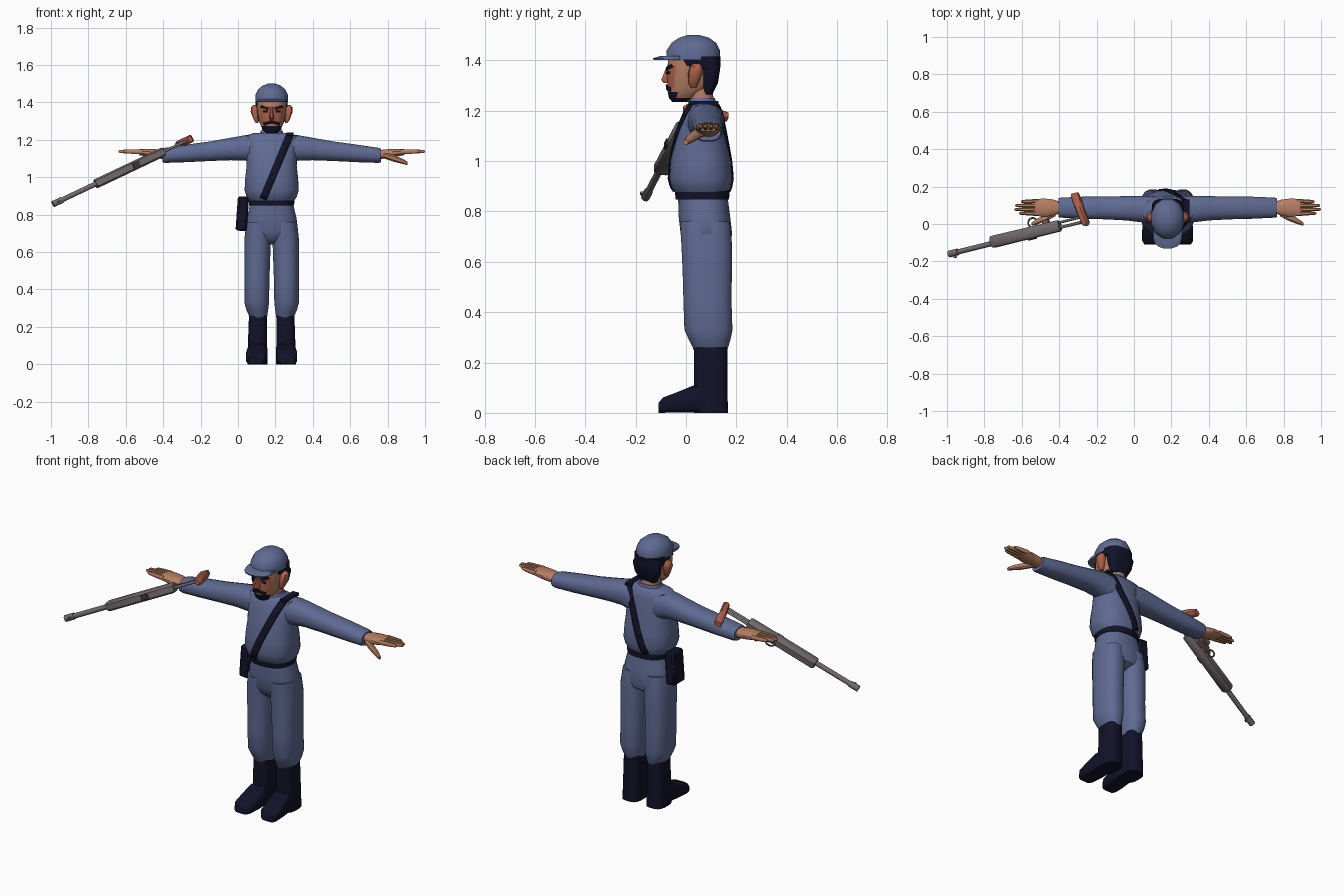
import bpy, bmesh, math
from mathutils import Matrix, Vector

if "Cube" in bpy.data.objects:
    bpy.data.objects.remove(bpy.data.objects["Cube"])

CX = 0.18                                   # body centre line
BODY = Matrix.Translation((CX, 0, 0))


def colour(name, rgb):
    m = bpy.data.materials.new(name)
    m.diffuse_color = (*rgb, 1)
    m.use_nodes = True
    m.node_tree.nodes["Principled BSDF"].inputs["Base Color"].default_value = m.diffuse_color
    return m


BLUE = colour("uniform_blue", (0.115, 0.145, 0.29))
NAVY = colour("dark_navy", (0.006, 0.006, 0.022))
SKIN = colour("skin", (0.46, 0.21, 0.125))
RED = colour("ruddy_brown", (0.42, 0.12, 0.07))
METAL = colour("gun_grey", (0.17, 0.145, 0.155))
DARK = colour("dark_grey", (0.04, 0.035, 0.04))


def finish(name, bm, mat):
    bmesh.ops.recalc_face_normals(bm, faces=bm.faces)
    me = bpy.data.meshes.new(name)
    bm.to_mesh(me)
    bm.free()
    me.materials.append(mat)
    ob = bpy.data.objects.new(name, me)
    bpy.context.collection.objects.link(ob)
    return ob


def loft(name, rings, mat, axis="z", n=16, p=2.4, s=1, frame=BODY):
    """Skin over rings (t, a0, a1, b0, b1); s=-1 mirrors across the body."""
    bm = bmesh.new()
    loops = []
    for t, a0, a1, b0, b1 in rings:
        loop = []
        for i in range(n):
            w = 2 * math.pi * (i + 0.5) / n
            c, d = (math.copysign(abs(f(w)) ** (2 / p), f(w)) for f in (math.cos, math.sin))
            a, b = (a0 + a1) / 2 + c * (a1 - a0) / 2, (b0 + b1) / 2 + d * (b1 - b0) / 2
            x, y, z = {"z": (a, b, t), "x": (t, a, b), "y": (a, t, b)}[axis]
            loop.append(bm.verts.new(frame @ Vector((x * s, y, z))))
        loops.append(loop)
    for l0, l1 in zip(loops, loops[1:]):
        for i in range(n):
            j = (i + 1) % n
            bm.faces.new((l0[i], l0[j], l1[j], l1[i]))
    bm.faces.new(loops[0])
    bm.faces.new(loops[-1])
    return finish(name, bm, mat)


def box(name, x0, x1, y0, y1, z0, z1, mat, frame=BODY, s=1):
    return loft(name, [(z0, x0, x1, y0, y1), (z1, x0, x1, y0, y1)], mat, n=4, p=1e9, frame=frame, s=s)


def sym(*rows):
    """Rows (z, half width, front y, back y) to centred rings."""
    return [(z, -r, r, f, b) for z, r, f, b in rows]


def surface_y(rings, x, z, side, p=2.4):
    for r0, r1 in zip(rings, rings[1:]):
        if z <= r1[0]:
            break
    k = min(max((z - r0[0]) / (r1[0] - r0[0]), 0), 1)
    _, a0, a1, f, b = [u + (v - u) * k for u, v in zip(r0, r1)]
    h = max(0, 1 - abs(x / a1) ** p) ** (1 / p)
    return (f + b) / 2 + side * (b - f) / 2 * h


def ribbon(name, rings, start, end, width, mat, side=-1, steps=12):
    """Thin band lying on a lofted surface, from start (x, z) to end."""
    a, b = Vector(start), Vector(end)
    d = (b - a).normalized()
    off = Vector((-d.y, d.x)) * width / 2
    bm = bmesh.new()
    rows = []
    for i in range(steps + 1):
        c = a.lerp(b, i / steps)
        row = []
        for k in (-1, -0.33, 0.33, 1):
            q = c + off * k
            y = surface_y(rings, q.x, q.y, side) + side * 0.003
            row.append(bm.verts.new((q.x + CX, y, q.y)))
        rows.append(row)
    for r0, r1 in zip(rows, rows[1:]):
        for i in range(3):
            bm.faces.new((r0[i], r0[i + 1], r1[i + 1], r1[i]))
    ob = finish(name, bm, mat)
    m = ob.modifiers.new("thickness", "SOLIDIFY")
    m.thickness, m.offset = 0.006, 0
    return ob


# Jacket, collar, belt
torso = sym((0.87, .118, -.04, .168), (0.895, .135, -.058, .178), (0.93, .146, -.067, .184),
            (1.0, .142, -.062, .178), (1.06, .135, -.05, .167), (1.13, .138, -.033, .155),
            (1.19, .142, -.012, .147), (1.222, .138, .005, .135), (1.236, .1, .02, .12))
loft("jacket", torso, BLUE, n=24)
loft("collar", sym((1.22, .07, .005, .125), (1.25, .058, .015, .115)), BLUE)
loft("belt", sym((0.848, .121, -.042, .172), (0.887, .123, -.046, .174)), NAVY, n=24)

# Diagonal strap, front, back and over the shoulder
for side, label in ((-1, "front"), (1, "back")):
    ribbon("strap_" + label, torso, (-.045, .885), (.098, 1.228), .038, NAVY, side, 20)
box("strap_shoulder", .08, .118, .01, .13, 1.222, 1.238, NAVY)

# Pouch on the right hip
tilt = BODY @ Matrix.Translation((-.157, .07, .805)) @ Matrix.Rotation(math.radians(4), 4, "Y")
pouch = box("hip_pouch", -.03, .03, -.05, .05, -.092, .092, NAVY, frame=tilt)
pouch.modifiers.new("soft_edges", "BEVEL").width = .01

# Trousers
loft("trouser_hips", sym((.64, .05, .03, .13), (.67, .115, -.005, .175), (.71, .143, -.022, .184),
                         (.78, .134, -.03, .176), (.855, .116, -.032, .166)), BLUE, n=24)
for s, label in ((1, "left"), (-1, "right")):
    loft("trouser_leg_" + label, [
        (.25, .024, .118, .03, .165), (.29, .018, .136, .01, .178), (.33, .013, .147, -.008, .186),
        (.45, .011, .146, -.012, .182), (.56, .007, .147, -.015, .184), (.67, .003, .147, -.02, .184),
        (.76, .003, .136, -.026, .176)], BLUE, s=s)
    # Boots
    loft("boot_shaft_" + label, [(0, .022, .13, .03, .168), (.1, .024, .128, .03, .165),
                                 (.262, .024, .122, .03, .165)], NAVY, s=s, p=3)
    loft("boot_foot_" + label, [(-.11, .045, .125, 0, .04), (-.09, .03, .137, 0, .062),
                                (-.03, .022, .137, 0, .085), (.035, .022, .131, 0, .112),
                                (.12, .024, .128, 0, .11)], NAVY, axis="y", n=12, p=4, s=s)
    # Sleeves
    loft("sleeve_" + label, [
        (.07, .005, .15, 1.06, 1.224), (.14, .008, .152, 1.088, 1.226), (.22, .018, .15, 1.09, 1.212),
        (.33, .024, .148, 1.086, 1.192), (.45, .027, .147, 1.08, 1.176),
        (.57, .033, .142, 1.076, 1.158), (.585, .036, .138, 1.08, 1.153)], BLUE, axis="x", s=s)
    # Hands
    loft("palm_" + label, [(.57, .06, .118, 1.095, 1.145), (.61, .042, .132, 1.1, 1.15),
                           (.66, .038, .138, 1.108, 1.152), (.71, .042, .134, 1.118, 1.15)],
         SKIN, axis="x", n=12, s=s)
    for i, tip in enumerate((.795, .82, .815, .785)):
        y = .053 + i * .0235
        yt = .057 + i * .021
        loft(f"finger_{label}_{i + 1}", [
            (.69, y - .012, y + .012, 1.121, 1.149), (.755, yt - .011, yt + .011, 1.125, 1.149),
            (tip - .01, yt - .009, yt + .009, 1.129, 1.147), (tip, yt - .004, yt + .004, 1.133, 1.143)],
            SKIN, axis="x", n=8, s=s)
    loft("thumb_" + label, [(.60, .04, .09, 1.1, 1.135), (.65, .014, .054, 1.083, 1.12),
                            (.70, -.004, .028, 1.07, 1.1), (.727, -.01, .008, 1.064, 1.084)],
         SKIN, axis="x", n=8, s=s)

# Neck and head
loft("neck", sym((1.21, .055, .015, .115), (1.3, .052, .01, .105)), SKIN, n=12)
head = sym((1.235, .03, -.055, .01), (1.25, .045, -.068, .04), (1.275, .058, -.073, .075),
           (1.29, .064, -.074, .095), (1.315, .07, -.075, .11), (1.345, .076, -.076, .12),
           (1.38, .079, -.074, .128), (1.42, .08, -.07, .13))
face = loft("head", head, SKIN, n=24)
face.data.materials.append(RED)
face.data.materials.append(NAVY)
for f in face.data.polygons:                # ruddy cheeks and dark goatee
    x, y, z = f.center
    if z < 1.275 and y < .012 and abs(x - CX) < .046:
        f.material_index = 2
    elif 1.29 < z < 1.375 and y < -.045 and abs(x - CX) < .06:
        f.material_index = 1
loft("nose", [(1.31, -.012, .012, -.09, -.06), (1.322, -.015, .015, -.1, -.06),
              (1.345, -.01, .01, -.09, -.06), (1.375, -.007, .007, -.078, -.06)], RED, n=8)
for s, label in ((1, "left"), (-1, "right")):
    ribbon("eyebrow_" + label, head, (s * .018, 1.366), (s * .056, 1.378), .012, NAVY, steps=4)
    ribbon("eye_" + label, head, (s * .024, 1.351), (s * .046, 1.351), .01, NAVY, steps=3)
    ribbon("moustache_" + label, head, (0, 1.297), (s * .042, 1.284), .016, NAVY, steps=4)
    loft("ear_" + label, [(1.29, .07, .085, .02, .04), (1.31, .068, .098, .01, .05),
                          (1.35, .07, .113, .008, .066), (1.375, .072, .111, .015, .064),
                          (1.387, .075, .098, .03, .055)], RED, n=10, s=s)

# Hair behind the ears, with sideburns
loft("hair", sym((1.265, .05, .065, .105), (1.31, .074, .06, .127), (1.365, .084, .055, .136),
                 (1.378, .086, -.03, .137), (1.415, .087, -.052, .137)), NAVY, n=20, p=2.8)

# Cap and peak
loft("cap", sym((1.403, .089, -.081, .138), (1.44, .09, -.08, .138), (1.47, .075, -.06, .122),
                (1.49, .05, -.028, .092), (1.5, .022, .005, .055)), BLUE, n=12, p=2.1)
loft("cap_peak", sym((1.401, .078, -.13, .02), (1.408, .08, -.132, .02), (1.418, .078, -.1, .02)),
     BLUE, n=16)

# Rifle frame: x runs muzzle to butt, z is the underside of the gun
muzzle, butt = Vector((-.985, -.16, .858)), Vector((-.26, .02, 1.202))
ax = (butt - muzzle).normalized()
down = Vector((0, 1, 0))
down = (down - ax * down.dot(ax)).normalized()
GUN = Matrix.Translation(muzzle) @ Matrix((ax, down.cross(ax), down)).transposed().to_4x4()


def tube(name, x0, x1, r, mat, z=0):
    loft(name, [(x, -r, r, z - r, z + r) for x in (x0, x1)], mat, "x", 10, 2, 1, GUN)


tube("barrel", 0, .3, .014, METAL)
tube("muzzle_sleeve", -.005, .05, .018, METAL)
box("front_sight", .02, .035, -.005, .005, -.028, 0, METAL, GUN)
loft("receiver", [(.255, -.022, .022, -.02, .034), (.265, -.026, .026, -.026, .04),
                  (.66, -.026, .026, -.026, .036), (.67, -.02, .02, -.02, .03)],
     METAL, "x", 8, 4, 1, GUN)
box("ejection_port", .475, .515, -.014, .014, -.032, -.02, DARK, GUN)
box("grip", .575, .61, -.013, .013, .02, .095, METAL, GUN)
tube("stock_rod_upper", .65, .825, .008, METAL, -.005)
tube("stock_rod_lower", .65, .825, .007, METAL, .022)
bpy.ops.mesh.primitive_torus_add(major_segments=16, minor_segments=6, major_radius=.026, minor_radius=.005)
guard = bpy.context.object
guard.name = "trigger_guard"
guard.matrix_world = GUN @ Matrix.Translation((.515, 0, .055)) @ Matrix.Rotation(math.pi / 2, 4, "X")
guard.data.materials.append(METAL)
# Curved shoulder rest
loft("butt_plate", [(-.03, .81, .83, -.015, .015), (-.015, .802, .84, -.022, .022), (.06, .785, .825, -.022, .022),
                    (.12, .775, .82, -.022, .022), (.155, .772, .812, -.015, .015)],
     RED, n=8, p=4, frame=GUN)

# Smooth shading with sharp edges kept
for ob in bpy.context.collection.objects:
    ob.select_set(True)
    bpy.context.view_layer.objects.active = ob
bpy.ops.object.shade_smooth_by_angle(angle=math.radians(42))
